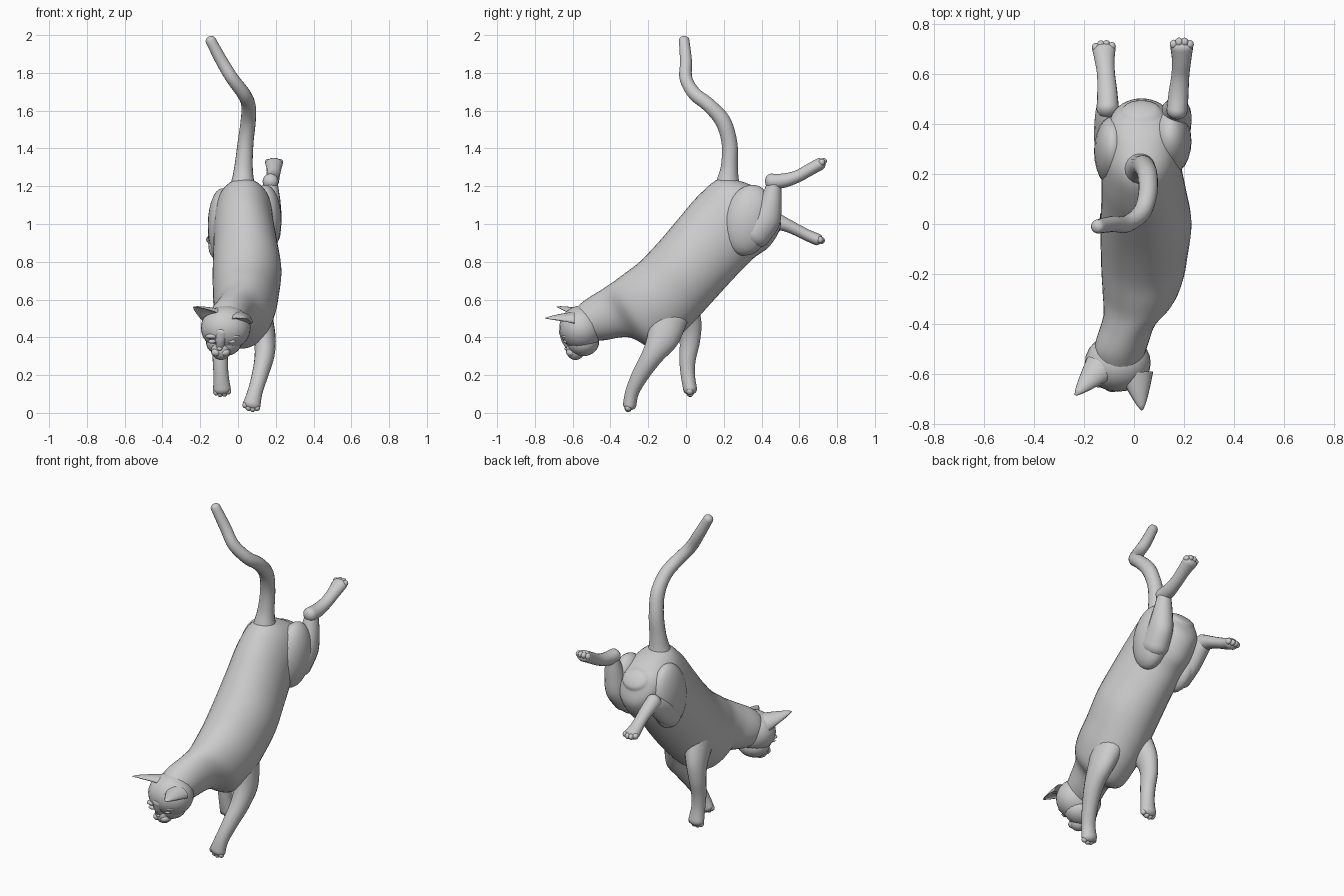
import bpy, bmesh, math
from mathutils import Vector as V, Matrix


def finish(name, bm):
    bmesh.ops.recalc_face_normals(bm, faces=bm.faces)
    me = bpy.data.meshes.new(name)
    bm.to_mesh(me)
    bm.free()
    for p in me.polygons:
        p.use_smooth = True
    ob = bpy.data.objects.new(name, me)
    bpy.context.collection.objects.link(ob)
    return ob


def spline(a, b, c, d, t):
    return 0.5 * (2 * b + (c - a) * t + (2 * a - 5 * b + 4 * c - d) * t * t
                  + (3 * b - a - 3 * c + d) * t ** 3)


def loft(name, rings, n=24, steps=5, round_ends=(0.8, 0.8)):
    """Skin smooth ellipses; each ring is (centre, half axis, half axis)."""
    out, last = [], len(rings) - 1
    for i in range(last):
        q = [rings[max(0, min(last, k))] for k in (i - 1, i, i + 1, i + 2)]
        for s in range(steps):
            out.append([spline(q[0][j], q[1][j], q[2][j], q[3][j], s / steps) for j in range(3)])
    out.append(list(rings[-1]))

    def cap(ring, inner, k):
        c, u, v = ring
        d = (c - inner[0]).normalized() * min(u.length, v.length) * k
        return [(c + d * math.sin(a), u * math.cos(a), v * math.cos(a)) for a in (0.4, 0.8, 1.15, 1.45)]
    out = cap(out[0], out[1], round_ends[0])[::-1] + out + cap(out[-1], out[-2], round_ends[1])
    bm = bmesh.new()
    loops = [[bm.verts.new(c + u * math.cos(2 * math.pi * k / n) + v * math.sin(2 * math.pi * k / n))
              for k in range(n)] for c, u, v in out]
    for a, b in zip(loops, loops[1:]):
        for k in range(n):
            bm.faces.new((a[k], a[(k + 1) % n], b[(k + 1) % n], b[k]))
    bm.faces.new(loops[0])
    bm.faces.new(loops[-1])
    return finish(name, bm)


def tube(name, pts, n=18, **kw):
    """Points are (x, y, z, x radius, other radius)."""
    ps = [V(p[:3]) for p in pts]
    rings = []
    for i, p in enumerate(pts):
        t = (ps[min(i + 1, len(ps) - 1)] - ps[max(i - 1, 0)]).normalized()
        side = V((1, 0, 0))
        side = (side - t * side.dot(t)).normalized()
        rings.append((ps[i], side * p[3], t.cross(side) * p[4]))
    return loft(name, rings, n, **kw)


def blob(name, c, r, tilt=0):
    bm = bmesh.new()
    m = Matrix.Translation(c) @ Matrix.Rotation(tilt, 4, 'X') @ Matrix.Diagonal((*r, 1))
    bmesh.ops.create_uvsphere(bm, u_segments=24, v_segments=14, radius=1, matrix=m)
    return finish(name, bm)


def leg(name, pts, up):
    """Leg tube with four toes at the end, 'up' is the back of the paw."""
    tube(name, pts)
    a, b = V(pts[-2][:3]), V(pts[-1][:3])
    d = (b - a).normalized()
    up = V(up)
    up = (up - d * up.dot(d)).normalized()
    side = d.cross(up)
    for i, s in enumerate((-0.032, -0.011, 0.011, 0.032)):
        f = 0.022 if abs(s) < 0.02 else 0.012
        blob(f"{name}_toe_{i + 1}", b + side * s + d * f + up * 0.004, (0.016, 0.018, 0.018))


# torso and neck: top (y, z), bottom (y, z), centre x, half width
sections = [
    (0.41, 1.17, 0.49, 1.07, 0.03, 0.08),
    (0.31, 1.22, 0.50, 0.98, 0.03, 0.125),
    (0.18, 1.24, 0.44, 0.88, 0.03, 0.15),
    (0.07, 1.155, 0.36, 0.82, 0.03, 0.16),
    (-0.03, 1.04, 0.26, 0.72, 0.04, 0.17),
    (-0.14, 0.91, 0.15, 0.60, 0.048, 0.182),
    (-0.245, 0.80, 0.04, 0.48, 0.042, 0.175),
    (-0.33, 0.735, -0.06, 0.39, 0.035, 0.165),
    (-0.39, 0.69, -0.17, 0.34, 0.02, 0.145),
    (-0.45, 0.65, -0.30, 0.40, -0.015, 0.108),
    (-0.53, 0.60, -0.43, 0.385, -0.05, 0.105),
    (-0.59, 0.55, -0.50, 0.38, -0.06, 0.095)]
loft("body", [(V((x, (a + c) / 2, (b + d) / 2)), V((w, 0, 0)), V((0, (a - c) / 2, (b - d) / 2)))
              for a, b, c, d, x, w in sections], n=36, round_ends=(0.35, 0.5))

# tail
tube("tail", [(0.025, 0.22, 1.15, 0.085, 0.085), (0.026, 0.222, 1.23, 0.06, 0.06),
              (0.03, 0.23, 1.31, 0.048, 0.045), (0.04, 0.23, 1.43, 0.042, 0.042),
              (0.054, 0.195, 1.545, 0.04, 0.042), (0.055, 0.12, 1.63, 0.038, 0.038),
              (0.03, 0.045, 1.69, 0.036, 0.036), (-0.03, 0.0, 1.77, 0.034, 0.034),
              (-0.085, 0.0, 1.86, 0.032, 0.032), (-0.145, -0.01, 1.972, 0.028, 0.028)])

# head
blob("head", (-0.065, -0.555, 0.45), (0.132, 0.116, 0.118))
blob("jaw", (-0.075, -0.545, 0.375), (0.095, 0.085, 0.075))
blob("muzzle", (-0.09, -0.585, 0.335), (0.052, 0.05, 0.055))
tube("nose_bridge", [(-0.085, -0.645, 0.43, 0.035, 0.028), (-0.092, -0.635, 0.385, 0.027, 0.024),
                     (-0.096, -0.618, 0.347, 0.02, 0.018)])
blob("nose", (-0.097, -0.634, 0.34), (0.014, 0.009, 0.01))
for s, part in ((-1, "left"), (1, "right")):
    blob(part + "_whisker_pad", (-0.092 + s * 0.023, -0.608, 0.32), (0.027, 0.027, 0.022))
    blob(part + "_eye", (-0.085 + s * 0.052, -0.635, 0.378), (0.021, 0.013, 0.011))
    blob(part + "_brow", (-0.08 + s * 0.058, -0.632, 0.405), (0.034, 0.022, 0.014))


# ears: flattened cones with a hollow front
def ear(name, base, tip, side, width):
    base, tip, side = V(base), V(tip), V(side).normalized()
    axis = (tip - base).normalized()
    side = (side - axis * side.dot(axis)).normalized()
    back = side.cross(axis)
    if back.z < 0:
        back = -back
    bm = bmesh.new()
    rows = []
    for i in range(8):
        t = i / 7
        w = width * (1 - t) ** 0.8 + 0.004
        row = []
        for k in range(20):
            a = 2 * math.pi * k / 20
            h = math.sin(a)
            h = h * 0.75 if h > 0 else -h * 0.4 - (0.5 * -h * (1 - t) if i < 3 else 0)
            row.append(bm.verts.new(base.lerp(tip, t) + side * w * math.cos(a) + back * w * h))
        rows.append(row)
    for a, b in zip(rows, rows[1:]):
        for k in range(20):
            bm.faces.new((a[k], a[(k + 1) % 20], b[(k + 1) % 20], b[k]))
    bm.faces.new(rows[-1])
    finish(name, bm)


ear("right_ear", (0.01, -0.60, 0.485), (0.032, -0.745, 0.50), (1, 0.2, -0.15), 0.064)
ear("left_ear", (-0.135, -0.575, 0.505), (-0.235, -0.685, 0.56), (0.75, -0.6, 0.3), 0.064)

# front legs
leg("right_front_leg", [(0.11, -0.10, 0.50, 0.075, 0.11), (0.14, -0.125, 0.39, 0.06, 0.085),
                        (0.14, -0.18, 0.30, 0.052, 0.058), (0.115, -0.245, 0.195, 0.043, 0.045),
                        (0.09, -0.285, 0.11, 0.04, 0.037), (0.073, -0.298, 0.045, 0.047, 0.036)], (0, -1, 0.2))
leg("left_front_leg", [(-0.05, -0.05, 0.58, 0.075, 0.11), (-0.08, 0.01, 0.47, 0.055, 0.075),
                       (-0.092, 0.02, 0.38, 0.046, 0.055), (-0.093, 0.008, 0.28, 0.041, 0.044),
                       (-0.09, 0.01, 0.20, 0.04, 0.038), (-0.085, 0.022, 0.125, 0.047, 0.037)], (0, -1, 0))

# thighs
blob("right_thigh", (0.145, 0.33, 1.02), (0.085, 0.13, 0.19), math.radians(-12))
blob("left_thigh", (-0.085, 0.29, 0.99), (0.075, 0.14, 0.20), math.radians(-10))
tube("right_shank", [(0.15, 0.36, 0.95, 0.075, 0.09), (0.165, 0.425, 1.03, 0.066, 0.08),
                     (0.17, 0.45, 1.12, 0.055, 0.058), (0.172, 0.465, 1.205, 0.04, 0.04)])
tube("left_shank", [(-0.10, 0.28, 0.87, 0.055, 0.07), (-0.105, 0.36, 0.93, 0.055, 0.07),
                    (-0.105, 0.44, 0.985, 0.05, 0.055), (-0.105, 0.49, 1.01, 0.04, 0.042)])

# hind feet
leg("right_hind_foot", [(0.172, 0.452, 1.225, 0.042, 0.042), (0.178, 0.52, 1.23, 0.04, 0.038),
                        (0.185, 0.59, 1.252, 0.036, 0.033), (0.19, 0.65, 1.285, 0.038, 0.033),
                        (0.191, 0.71, 1.318, 0.046, 0.033)], (0, -0.4, 1))
leg("left_hind_foot", [(-0.105, 0.46, 1.02, 0.045, 0.05), (-0.107, 0.53, 0.995, 0.04, 0.036),
                       (-0.112, 0.60, 0.962, 0.036, 0.031), (-0.117, 0.65, 0.937, 0.039, 0.031),
                       (-0.12, 0.695, 0.918, 0.046, 0.032)], (0, 0.3, 1))
